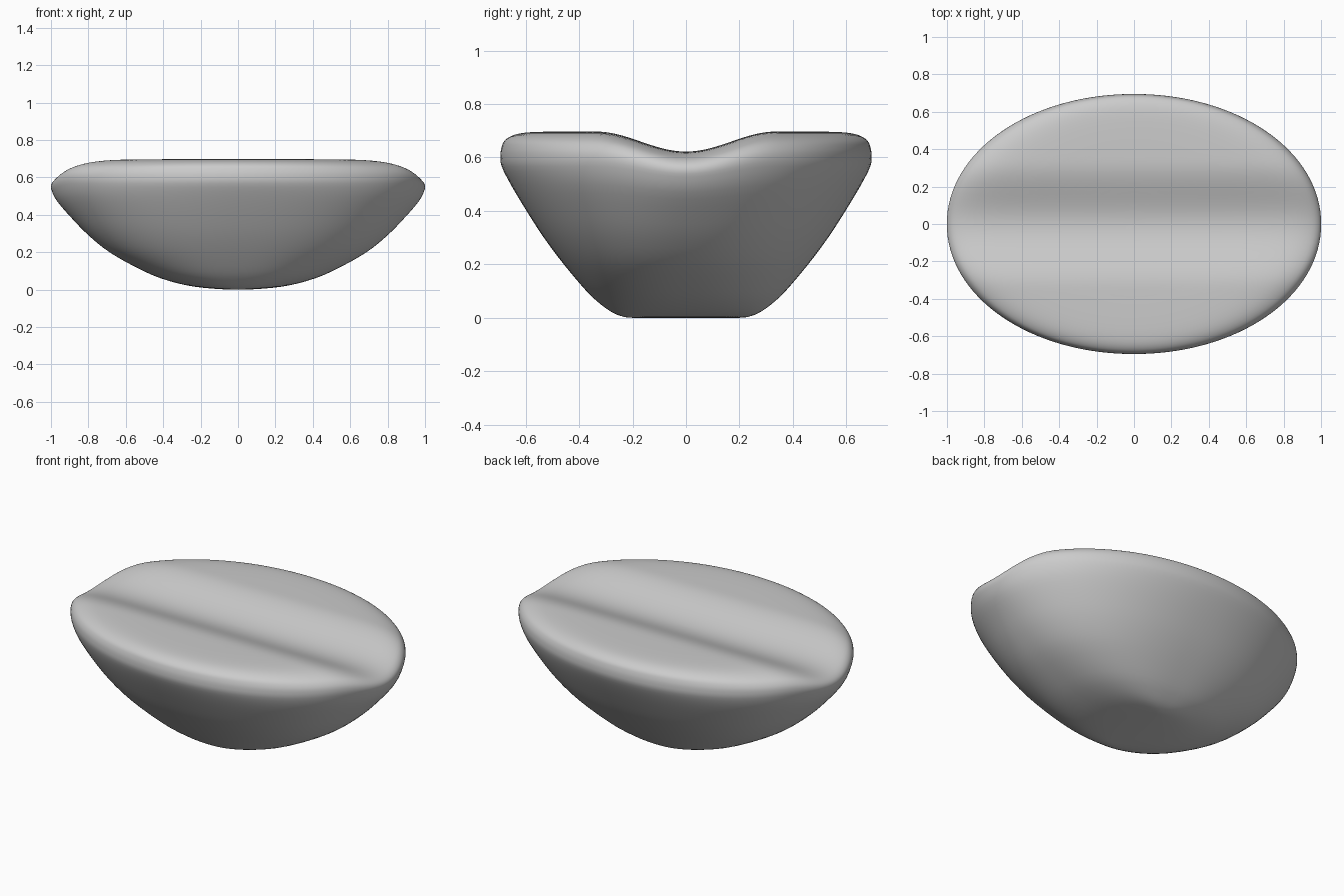
import bpy, bmesh, math

if "Cube" in bpy.data.objects:
    bpy.data.objects.remove(bpy.data.objects["Cube"])

SEG = 128
# (half length x, half width y, height) of each ring, keel to lid centre
RINGS = [(0, .20, .003), (.10, .23, .006), (.24, .27, .02), (.37, .315, .05),
         (.50, .37, .10), (.68, .455, .20), (.80, .53, .30), (.89, .595, .40),
         (.965, .655, .50), (.995, .69, .57), (1.0, .695, .61), (.985, .69, .642),
         (.95, .678, .667), (.88, .645, .687), (.78, .59, .697), (.64, .49, .70),
         (.50, .385, .70), (.36, .28, .70), (.22, .17, .70), (.10, .08, .70), (0.004, .004, .70)]


def smooth(t):
    """Catmull-Rom sample of the ring table."""
    i = min(int(t), len(RINGS) - 2)
    f = t - i
    p = [RINGS[max(0, min(len(RINGS) - 1, i + k))] for k in (-1, 0, 1, 2)]
    return [0.5 * (2 * b + (c - a) * f + (2 * a - 5 * b + 4 * c - d) * f * f
                   + (3 * b - a - 3 * c + d) * f ** 3) for a, b, c, d in zip(*p)]


def groove(y, z):
    """Depth of the lengthwise valley, fading towards the keel."""
    if abs(y) > .34:
        return 0
    return .075 * math.cos(math.pi / 2 * y / .34) ** 2 * (z / .7) ** 3


def spow(v, e):
    return math.copysign(abs(v) ** e, v)


# grooved pebble body lofted from rings
bm = bmesh.new()
rows = []
STEPS = 3
for k in range((len(RINGS) - 1) * STEPS + 1):
    a, b, z = smooth(k / STEPS)
    n = 2.02 + .4 * max(0, 1 - z / .6)
    row = []
    for s in range(SEG):
        t = 2 * math.pi * s / SEG
        x, y = a * spow(math.cos(t), 2 / n), b * spow(math.sin(t), 2 / n)
        row.append(bm.verts.new((x, y, max(0, z) - groove(y, max(0, z)))))
    rows.append(row)
for r0, r1 in zip(rows, rows[1:]):
    for s in range(SEG):
        e = (s + 1) % SEG
        bm.faces.new((r0[s], r0[e], r1[e], r1[s]))
bm.faces.new(rows[-1])
bmesh.ops.remove_doubles(bm, verts=bm.verts, dist=.0005)
bmesh.ops.recalc_face_normals(bm, faces=bm.faces)
low = min(v.co.z for v in bm.verts)
for v in bm.verts:
    v.co.z -= low
for f in bm.faces:
    f.smooth = True
mesh = bpy.data.meshes.new("grooved_body")
bm.to_mesh(mesh)
bm.free()

mat = bpy.data.materials.new("light grey")
mat.diffuse_color = (.6, .6, .6, 1)
mat.use_nodes = True
mat.node_tree.nodes["Principled BSDF"].inputs["Base Color"].default_value = mat.diffuse_color
mesh.materials.append(mat)
obj = bpy.data.objects.new("grooved_body", mesh)
bpy.context.collection.objects.link(obj)
